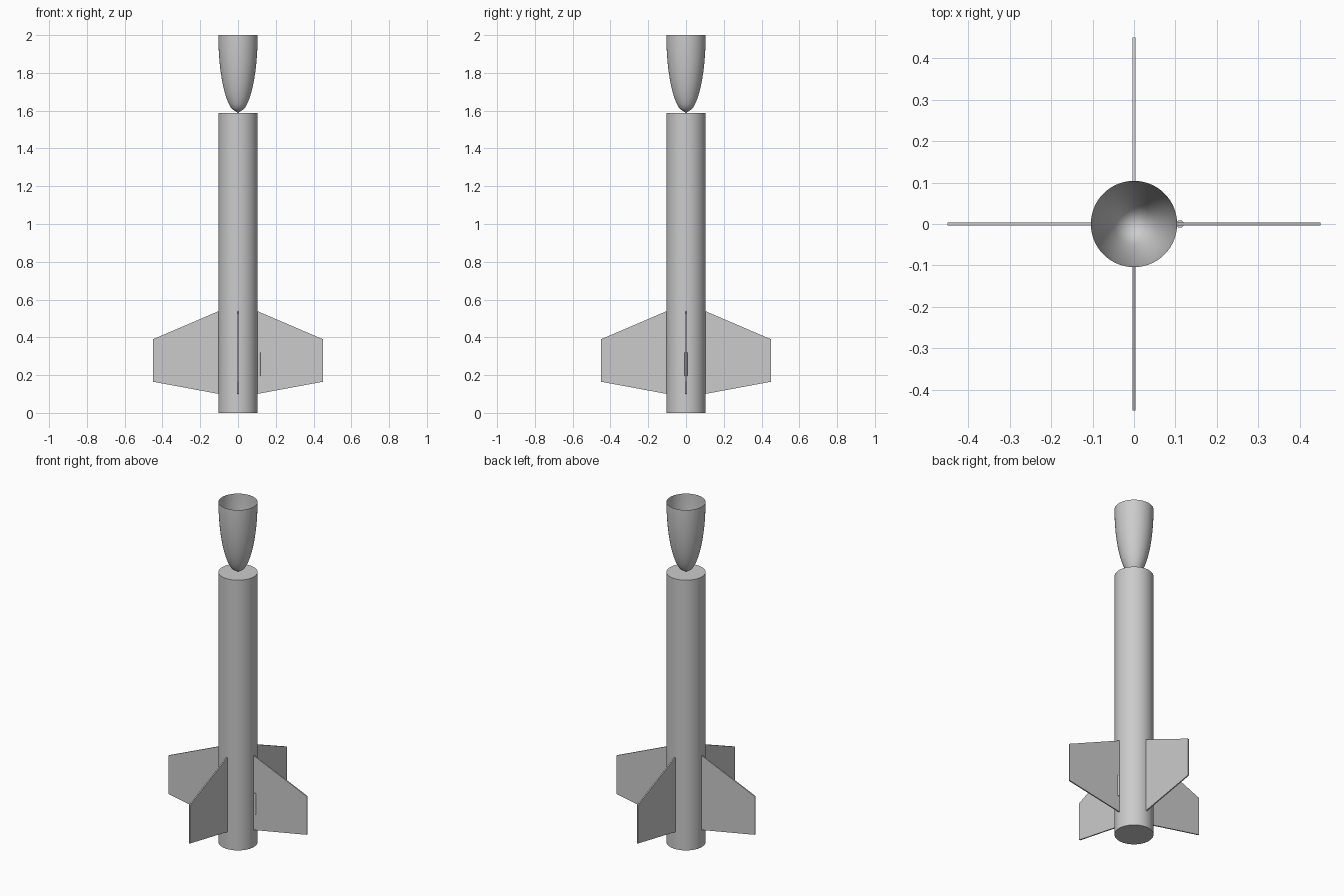
import bpy, bmesh, math
from mathutils import Matrix, Vector

cube = bpy.data.objects.get("Cube")
if cube:
    bpy.data.objects.remove(cube, do_unlink=True)

RADIUS = 0.104
BODY_TOP = 1.588

grey = bpy.data.materials.new("light grey")
grey.use_nodes = True
colour = (0.6, 0.6, 0.6, 1)
grey.diffuse_color = colour
grey.node_tree.nodes["Principled BSDF"].inputs["Base Color"].default_value = colour


def finish(bm, name, smooth=True):
    bmesh.ops.recalc_face_normals(bm, faces=bm.faces)
    mesh = bpy.data.meshes.new(name)
    bm.to_mesh(mesh)
    bm.free()
    mesh.materials.append(grey)
    obj = bpy.data.objects.new(name, mesh)
    bpy.context.collection.objects.link(obj)
    if smooth:
        bpy.ops.object.select_all(action="DESELECT")
        obj.select_set(True)
        bpy.context.view_layer.objects.active = obj
        bpy.ops.object.shade_smooth_by_angle(angle=math.radians(35))
    return obj


def cylinder(name, radius, low, high, x=0, sides=64):
    bm = bmesh.new()
    bmesh.ops.create_cone(bm, cap_ends=True, segments=sides, radius1=radius,
                          radius2=radius, depth=high - low,
                          matrix=Matrix.Translation((x, 0, (low + high) / 2)))
    return finish(bm, name)


# Body tube and launch lug
cylinder("body_tube", RADIUS, 0, BODY_TOP)
cylinder("launch_lug", 0.009, 0.195, 0.32, x=0.111, sides=24)

# Upturned nose cone: open elliptical shell resting on its tip
bm = bmesh.new()
length, steps = 2 - BODY_TOP, 18
points = []
for i in range(steps + 1):
    t = i / steps
    points.append(bm.verts.new((RADIUS * math.sqrt(1 - t * t), 0, 2 - length * t)))
edges = [bm.edges.new(pair) for pair in zip(points, points[1:])]
bmesh.ops.spin(bm, geom=points + edges, cent=(0, 0, 0), axis=(0, 0, 1),
               angle=math.tau, steps=64, use_merge=True)
bmesh.ops.remove_doubles(bm, verts=bm.verts, dist=0.0001)
nose = finish(bm, "nose_cone")
# Keep the shell facing outward
if nose.data.polygons[0].normal.dot(nose.data.polygons[0].center * Vector((1, 1, 0))) < 0:
    nose.data.flip_normals()

# Four swept fins
outline = [(0.1, 0.1), (0.45, 0.165), (0.45, 0.39), (0.1, 0.54)]
for i, side in enumerate(("left", "back", "right", "front")):
    bm = bmesh.new()
    face = bm.faces.new([bm.verts.new((x, -0.0035, z)) for x, z in outline])
    grown = bmesh.ops.extrude_face_region(bm, geom=[face])["geom"]
    bmesh.ops.translate(bm, vec=(0, 0.007, 0),
                        verts=[g for g in grown if isinstance(g, bmesh.types.BMVert)])
    bmesh.ops.rotate(bm, verts=bm.verts, cent=(0, 0, 0),
                     matrix=Matrix.Rotation(i * math.pi / 2, 3, "Z"))
    finish(bm, side + "_fin", smooth=False)
